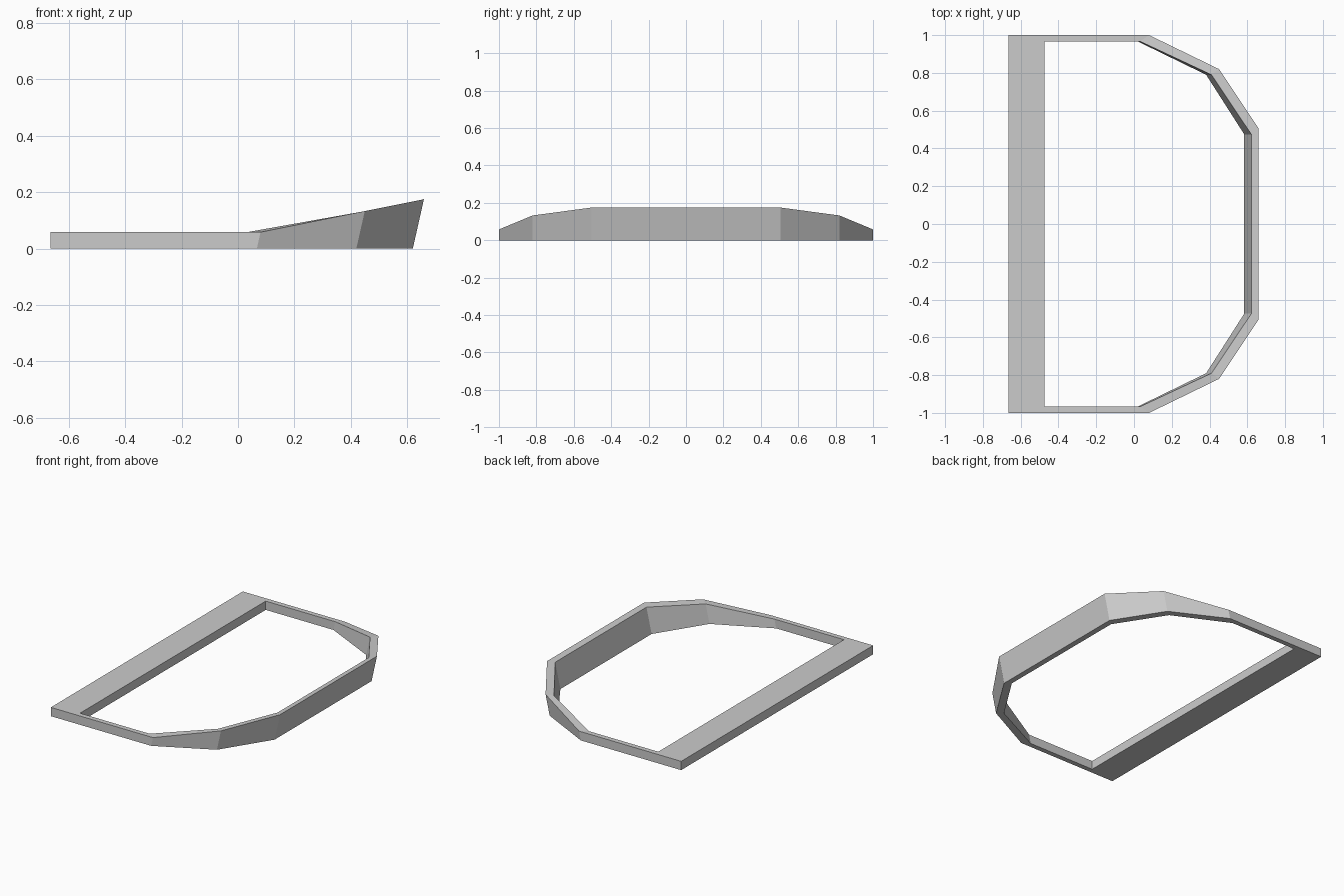
import bpy
import bmesh

cube = bpy.data.objects.get("Cube")
if cube:
    bpy.data.objects.remove(cube, do_unlink=True)

grey = bpy.data.materials.new("plain grey")
COLOUR = (0.6, 0.6, 0.6, 1)
grey.use_nodes = True
grey.diffuse_color = COLOUR
grey.node_tree.nodes["Principled BSDF"].inputs["Base Color"].default_value = COLOUR

# Half outlines of the top rim, from the straight bar to the raised end
OUTER = [(-0.665, 1.0), (0.08, 1.0), (0.45, 0.82), (0.66, 0.505)]
INNER = [(-0.475, 0.967), (0.032, 0.967), (0.41, 0.79), (0.621, 0.475)]
BASE, RISE, LEAN = 0.058, 0.2017, 0.225


def rim_points(half):
    """Mirror the half outline and lift its curved end along a slope."""
    loop = half + [(x, -y) for x, y in reversed(half)]
    return [(x, y, BASE + RISE * max(0, x - 0.08)) for x, y in loop]


def foot_point(p):
    """Point on the ground below a rim point, following the leaning wall."""
    x, y, z = p
    return (x - LEAN * z if x > 0 else x, y, 0)


bm = bmesh.new()
outer, inner = rim_points(OUTER), rim_points(INNER)
rings = [outer, inner, [foot_point(p) for p in inner], [foot_point(p) for p in outer]]
verts = [[bm.verts.new(p) for p in ring] for ring in rings]

# Join the four closed loops into one hollow frame
count = len(outer)
for r in range(4):
    a, b = verts[r], verts[(r + 1) % 4]
    for i in range(count):
        j = (i + 1) % count
        bm.faces.new((a[i], a[j], b[j], b[i]))
bmesh.ops.recalc_face_normals(bm, faces=bm.faces)

mesh = bpy.data.meshes.new("raised_frame")
bm.to_mesh(mesh)
bm.free()
mesh.materials.append(grey)
frame = bpy.data.objects.new("raised_frame", mesh)
bpy.context.collection.objects.link(frame)
